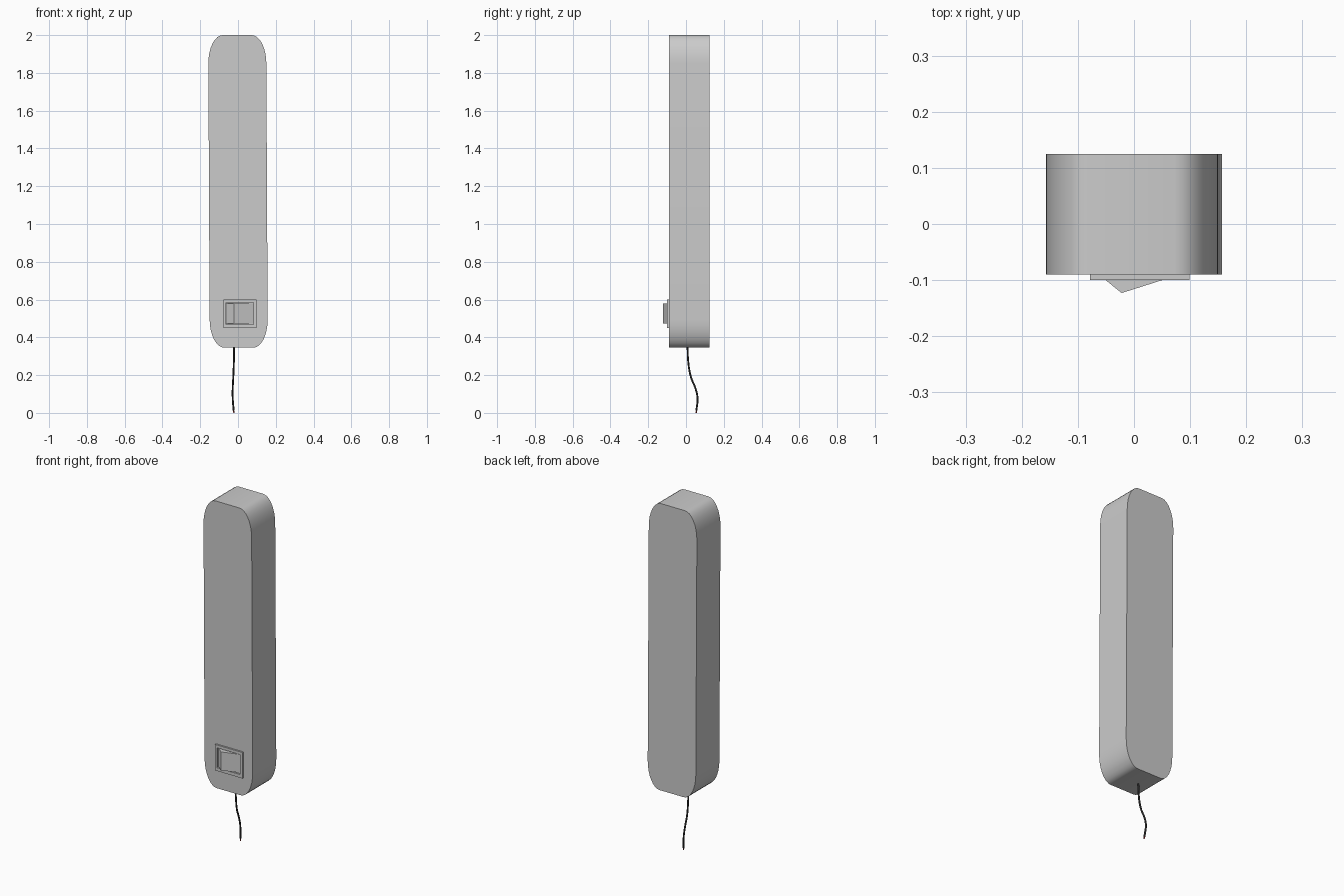
import bpy, bmesh, math

if "Cube" in bpy.data.objects:
    bpy.data.objects.remove(bpy.data.objects["Cube"])


def mesh_object(name, bm):
    bmesh.ops.recalc_face_normals(bm, faces=bm.faces)
    me = bpy.data.meshes.new(name)
    bm.to_mesh(me)
    bm.free()
    ob = bpy.data.objects.new(name, me)
    bpy.context.collection.objects.link(ob)
    return ob


def prism(name, profile, offset):
    """Extrude a closed profile of 3D points along an offset."""
    bm = bmesh.new()
    face = bm.faces.new([bm.verts.new(p) for p in profile])
    new = bmesh.ops.extrude_face_region(bm, geom=[face])["geom"]
    bmesh.ops.translate(bm, vec=offset, verts=[v for v in new if isinstance(v, bmesh.types.BMVert)])
    return mesh_object(name, bm)


def colour(ob, name, rgba):
    mat = bpy.data.materials.get(name) or bpy.data.materials.new(name)
    mat.diffuse_color = rgba
    mat.use_nodes = True
    mat.node_tree.nodes["Principled BSDF"].inputs["Base Color"].default_value = mat.diffuse_color
    ob.data.materials.append(mat)


def tube(name, points, radius):
    cu = bpy.data.curves.new(name, "CURVE")
    cu.dimensions = "3D"
    cu.bevel_depth = radius
    cu.bevel_resolution = 2
    cu.resolution_u = 6
    cu.use_fill_caps = True
    sp = cu.splines.new("BEZIER")
    sp.bezier_points.add(len(points) - 1)
    for bp, p in zip(sp.bezier_points, points):
        bp.co = p
        bp.handle_left_type = bp.handle_right_type = "AUTO"
    ob = bpy.data.objects.new(name, cu)
    bpy.context.collection.objects.link(ob)
    return ob


# Casing: slim bar with elliptical corners and a very slight lean
half_w, z_mid, half_h, rx, rz, steps = 0.1535, 1.1725, 0.8275, 0.077, 0.15, 8
outline = []
for k, (sx, sz) in enumerate([(1, 1), (-1, 1), (-1, -1), (1, -1)]):
    for i in range(steps + 1):
        a = math.pi / 2 * (k + i / steps)
        dz = sz * (half_h - rz) + rz * math.sin(a)
        x = sx * (half_w - rx) + rx * math.cos(a) - 0.005 * dz
        outline.append((x, -0.09, z_mid + dz))
body = prism("casing", outline, (0, 0.215, 0))
bpy.context.view_layer.objects.active = body
body.select_set(True)
bpy.ops.object.shade_smooth_by_angle(angle=math.radians(30))
body.select_set(False)

# Switch bezel: rectangular ring on the front
bm = bmesh.new()
rings = []
for x0, x1, z0, z1 in [(-0.078, 0.099, 0.45, 0.6), (-0.064, 0.083, 0.469, 0.584)]:
    corners = [(x0, z0), (x1, z0), (x1, z1), (x0, z1)]
    rings.append([[bm.verts.new((x, y, z)) for x, z in corners] for y in (-0.09, -0.1)])
(ob_, of), (ib, inf) = rings
for a, b in [(ob_, of), (of, inf), (inf, ib), (ib, ob_)]:
    for i in range(4):
        j = (i + 1) % 4
        bm.faces.new((a[i], a[j], b[j], b[i]))
mesh_object("switch_bezel", bm)

# Rocker: lopsided wedge inside the bezel
prism("switch_rocker", [(-0.063, -0.09, 0.474), (-0.022, -0.123, 0.474), (0.082, -0.09, 0.474)], (0, 0, 0.106))

# Trailing lead with a coloured tip
path = [(-0.021, 0.008, 0.36), (-0.022, 0.012, 0.27), (-0.025, 0.026, 0.19),
        (-0.028, 0.05, 0.13), (-0.028, 0.061, 0.08), (-0.023, 0.055, 0.012)]
lead = tube("lead_wire", path, 0.005)
colour(lead, "black_rubber", (0.03, 0.03, 0.03, 1))
tip = tube("lead_tip", [path[-1], (-0.022, 0.054, 0.0)], 0.003)
colour(tip, "red_tip", (0.4, 0.03, 0.03, 1))
